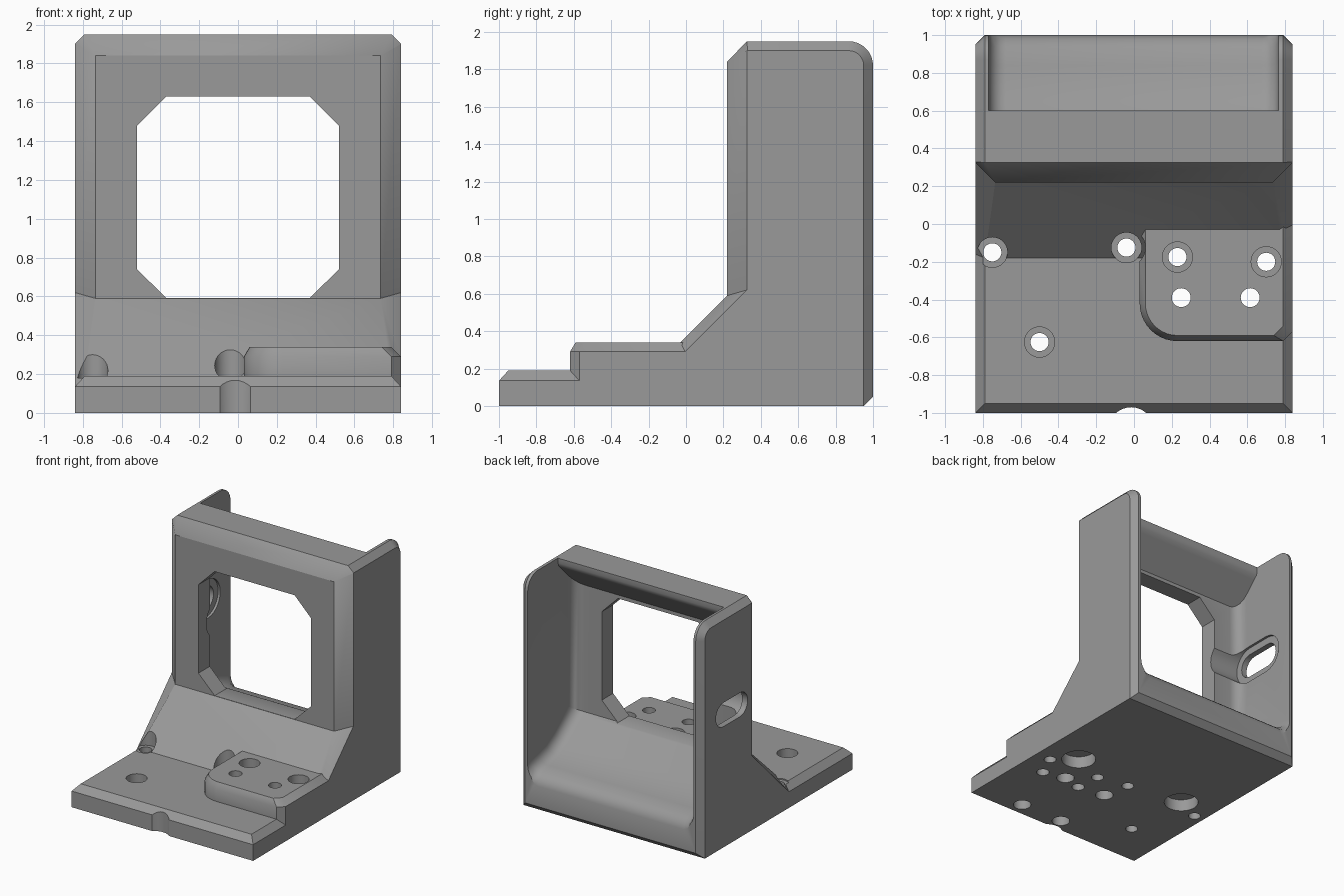
import bpy, bmesh, math

if "Cube" in bpy.data.objects:
    bpy.data.objects.remove(bpy.data.objects["Cube"])

grey = bpy.data.materials.new("machined_grey")
grey.diffuse_color = (0.32, 0.32, 0.32, 1)
grey.use_nodes = True
grey.node_tree.nodes["Principled BSDF"].inputs["Base Color"].default_value = grey.diffuse_color


def finish(name, bm):
    bmesh.ops.remove_doubles(bm, verts=bm.verts, dist=1e-5)
    bmesh.ops.recalc_face_normals(bm, faces=bm.faces)
    me = bpy.data.meshes.new(name)
    bm.to_mesh(me)
    bm.free()
    me.materials.append(grey)
    ob = bpy.data.objects.new(name, me)
    bpy.context.collection.objects.link(ob)
    return ob


def loft(name, loops):
    """Closed solid through point loops of equal length."""
    bm = bmesh.new()
    rings = [[bm.verts.new(p) for p in lp] for lp in loops]
    n = len(rings[0])
    for a, b in zip(rings, rings[1:]):
        for i in range(n):
            j = (i + 1) % n
            bm.faces.new((a[i], a[j], b[j], b[i]))
    bm.faces.new(rings[0])
    bm.faces.new(rings[-1])
    return finish(name, bm)


def cylinder(name, x, y, r, z0, z1, n=32):
    ring = [(x + r * math.cos(2 * math.pi * i / n), y + r * math.sin(2 * math.pi * i / n)) for i in range(n)]
    return loft(name, [[(a, b, z) for a, b in ring] for z in (z0, z1)])


def slot(name, y, z, half, r, x0, x1):
    pts = []
    for i in range(26):
        s, k = (1, i) if i < 13 else (-1, i - 13)
        t = math.pi * k / 12 - math.pi / 2 * s
        pts.append((y + s * half + r * math.cos(t), z + r * math.sin(t)))
    return loft(name, [[(x, a, b) for a, b in pts] for x in (x0, x1)])


def boolean(ob, other, op='DIFFERENCE'):
    m = ob.modifiers.new(op.lower(), 'BOOLEAN')
    m.operation, m.solver, m.object = op, 'EXACT', other
    bpy.context.view_layer.objects.active = ob
    bpy.ops.object.modifier_apply(modifier=m.name)
    bpy.data.objects.remove(other)


# bracket body: pairs of (x, y, z) on the chamfer's inner edge and (y, z) on the side face
pairs = [((.84, -1, 0), (-1, 0)),
         ((.84, -1, .135), (-1, .135)),
         ((.79, -.95, .19), (-.95, .135)),
         ((.79, -.18, .19), (-.16, .135)),
         ((.735, .22, .59), (.325, .62)),
         ((.735, .22, 1.84), (.325, 1.9)),
         ((.79, .325, 1.95), (.33, 1.9))]
for i in range(9):
    c, s = math.sin(i * math.pi / 16), math.cos(i * math.pi / 16)
    pairs.append(((.79, .87 + .13 * c, 1.82 + .13 * s), (.87 + .08 * c, 1.82 + .08 * s)))
pairs += [((.79, 1, .05), (.95, .04)), ((.84, .95, 0), (.95, 0))]
inner = [p[0] for p in pairs]
side = [(.84, *p[1]) for p in pairs]


def mirror(lp):
    return [(-x, y, z) for x, y, z in lp]


body = loft("bracket_body", [mirror(side), mirror(inner), inner, side])


# raised mounting pad with one rounded corner
def pad_outline(z, d, xr):
    pts = [(.03 + d, 0)]
    for i in range(11):
        t = math.pi + i * math.pi / 20
        pts.append((.23 + (.2 - d) * math.cos(t), -.42 + (.2 - d) * math.sin(t)))
    pts += [(xr - .05, -.62 + d), (xr, -.57 + d), (xr, 0)]
    return [(x, y, z) for x, y in pts]


pad = loft("mounting_pad", [pad_outline(.1, 0, .84), pad_outline(.29, 0, .84), pad_outline(.34, .03, .79)])
boolean(pad, cylinder("pad_notch", -.04, -.125, .1, .19, .6))
boolean(body, pad, 'UNION')

# rear pocket, with filleted inner corners
prof = [(.37, .6), (.4, .585), (.6, .43), (.72, .36), (.84, .33), (.93, .31), (.98, .27), (1.0, .22), (1.4, .22),
        (1.4, 2.3), (.6, 2.3), (.6, 1.91), (.59, 1.88), (.56, 1.85), (.47, 1.76), (.37, 1.66)]
pocket = loft("pocket_cutter", [[(x, y, z) for y, z in prof] for x in (-.77, .765)])
bm = bmesh.new()
bm.from_mesh(pocket.data)
edges = [e for e in bm.edges if abs(e.verts[0].co.x - e.verts[1].co.x) < .01
         and all(v.co.z < 1.7 for v in e.verts) and any(v.co.y < 1.3 for v in e.verts)]
bmesh.ops.bevel(bm, geom=edges, offset=.09, segments=5, profile=.5, affect='EDGES', clamp_overlap=False)
bmesh.ops.recalc_face_normals(bm, faces=bm.faces)
bm.to_mesh(pocket.data)
bm.free()
boolean(body, pocket)

# window with clipped corners
win = [(-.52, .74), (-.37, .592), (.37, .592), (.52, .74), (.52, 1.48), (.37, 1.63), (-.37, 1.63), (-.52, 1.48)]
boolean(body, loft("window_cutter", [[(x, y, z) for x, z in win] for y in (.1, .62)]))

# side slot with a wider relief inside the wall
boolean(body, slot("slot_cutter", .595, 1.11, .11, .1, -1, -.7))
boolean(body, slot("slot_relief", .595, 1.11, .11, .16, -.79, -.45))

# front edge groove
boolean(body, cylinder("front_groove", -.015, -1.09, .12, -.1, .4))

# counterbored through holes: x, y, counterbore floor
for x, y, z in [(-.75, -.15, .18), (-.04, -.125, .18), (.23, -.175, .2), (.7, -.2, .2), (-.5, -.625, .1)]:
    boolean(body, cylinder("counterbore", x, y, .08, z, .6))
    boolean(body, cylinder("bolt_hole", x, y, .048, -.1, .5))

# plain through holes
for x in (.25, .615):
    boolean(body, cylinder("pin_hole", x, -.39, .05, -.1, .5))

# blind holes in the underside
for x, y, r in [(.53, -.05, .135), (-.53, -.05, .135), (.42, -.345, .07), (.01, -.355, .07),
                (.41, -.89, .07), (.01, -.89, .07)]:
    boolean(body, cylinder("blind_hole", x, y, r, -.1, .1))

bpy.ops.object.select_all(action='DESELECT')
body.select_set(True)
bpy.context.view_layer.objects.active = body
bpy.ops.object.shade_smooth_by_angle(angle=math.radians(32))
